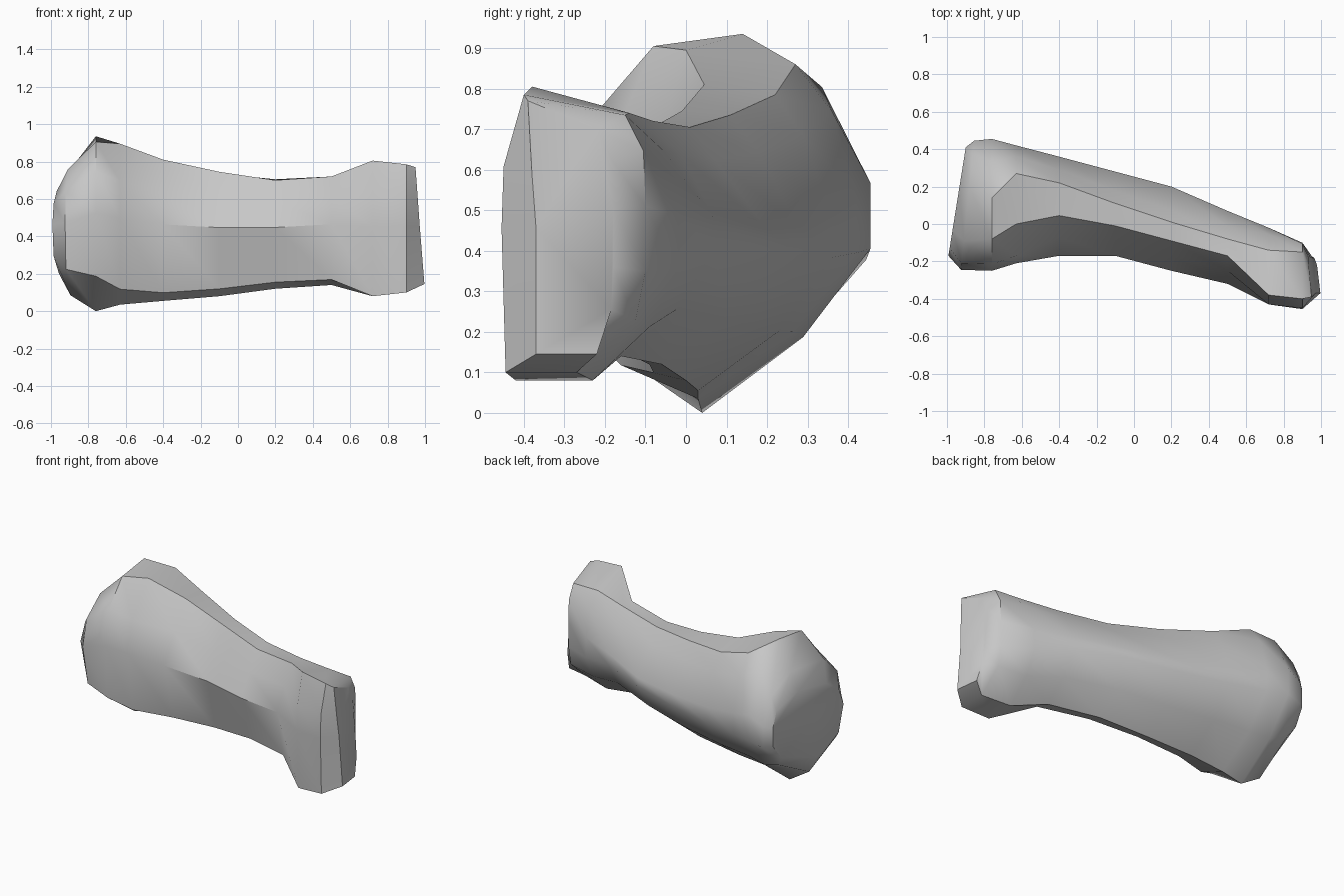
import bpy
import bmesh
import math

if "Cube" in bpy.data.objects:
    bpy.data.objects.remove(bpy.data.objects["Cube"], do_unlink=True)


def make_material(name, colour):
    material = bpy.data.materials.new(name)
    material.use_nodes = True
    material.diffuse_color = colour
    material.node_tree.nodes["Principled BSDF"].inputs["Base Color"].default_value = colour
    return material


def mix(a, b, t):
    return a + (b - a) * t


def section(x, low, high, crest, under, top_front, top_back,
            front_low, front_mid, front_high, back, fullness, foot):
    """Ten-sided outline across the bone, walked from the underside round the back."""
    def level(t):
        return mix(low, high, t)

    outline = [
        (under, low),
        (mix(under, back, max(.6, fullness * .95)), level(.2)),
        (back, level(.52 - fullness * .14)),
        (back, level(.52 + fullness * .14)),
        (mix(top_back, back, fullness), level(.86)),
        (top_back, high),
        (top_front, crest),
        (front_high, level(.8)),
        (front_mid, level(.56)),
        (front_low, level(foot)),
    ]
    return [(x, y, z) for y, z in outline]


# Sections from the broad end, through the narrow neck, to the upright end
sections = [
    section(-.965, .2, .67, .64, .05, -.03, .2, -.13, -.17, -.13, .41, .85, .2),
    section(-.9, .085, .78, .76, .04, -.09, .2, -.2, -.245, -.21, .445, .7, .2),
    section(-.76, 0, .935, .905, .04, -.08, .14, -.23, -.25, -.215, .455, .62, .2),
    section(-.63, .035, .86, .895, .03, .0, .27, -.16, -.21, -.17, .42, .6, .1),
    section(-.4, .055, .785, .81, .03, .045, .22, -.08, -.17, -.07, .36, .5, .06),
    section(-.1, .08, .735, .745, .0, -.01, .11, -.09, -.17, -.09, .28, .4, .06),
    section(.2, .12, .705, .7, -.06, -.09, .01, -.16, -.25, -.17, .2, .33, .06),
    section(.5, .14, .72, .72, -.16, -.17, -.08, -.26, -.32, -.25, .07, .45, .05),
    section(.72, .08, .74, .805, -.23, -.38, -.14, -.42, -.43, -.43, -.02, .7, 0),
    section(.9, .1, .735, .785, -.27, -.4, -.15, -.445, -.455, -.45, -.1, .9, 0),
    section(.995, .145, .7, .77, -.22, -.39, -.22, -.37, -.37, -.38, -.18, .95, 0),
]

# Tilt the end faces and the rim of the broad end
for index, tilt in ((0, .16), (1, .1)):
    sections[index] = [(x + y * tilt, y, z) for x, y, z in sections[index]]
sections[-1] = [(x - (z - .15) * .08 - (y + .36) * .12, y, z) for x, y, z in sections[-1]]

# Skin the sections and close both ends
bm = bmesh.new()
rings = [[bm.verts.new(point) for point in ring] for ring in sections]
for ring, following in zip(rings, rings[1:]):
    for i in range(len(ring)):
        j = (i + 1) % len(ring)
        bm.faces.new((ring[i], ring[j], following[j], following[i]))
bm.faces.new(rings[0])
bm.faces.new(rings[-1])
bmesh.ops.recalc_face_normals(bm, faces=bm.faces)

mesh = bpy.data.meshes.new("bone")
bm.to_mesh(mesh)
bm.free()
bone = bpy.data.objects.new("bone", mesh)
bpy.context.collection.objects.link(bone)
mesh.materials.append(make_material("plain grey", (.57, .57, .57, 1)))

# Smooth skin with crisp creases
bpy.ops.object.select_all(action="DESELECT")
bone.select_set(True)
bpy.context.view_layer.objects.active = bone
bpy.ops.object.shade_smooth_by_angle(angle=math.radians(40))
